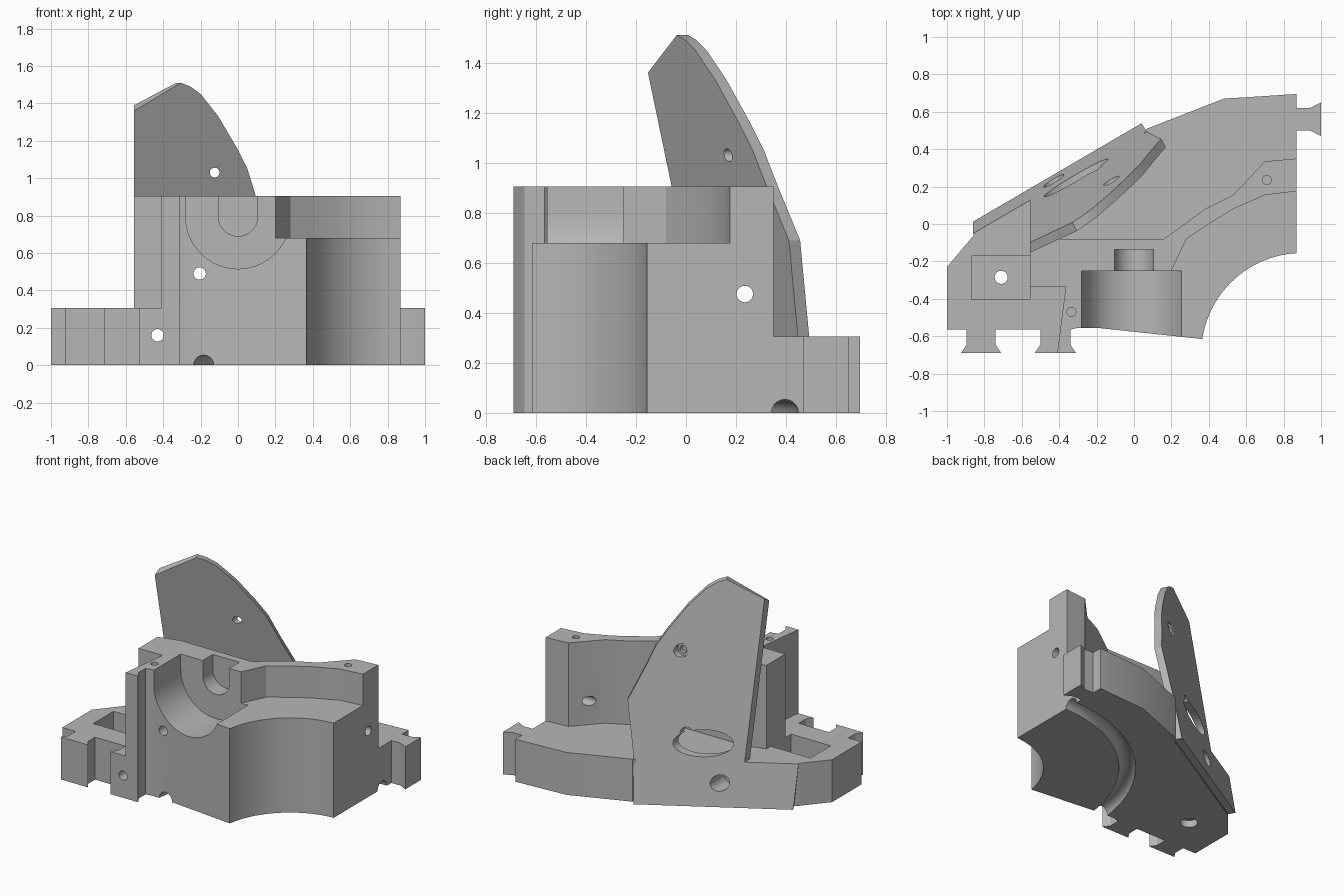
import bpy, bmesh
from math import sin, cos, pi, radians
from mathutils import Matrix

cube = bpy.data.objects.get("Cube")
if cube:
    bpy.data.objects.remove(cube, do_unlink=True)

grey = bpy.data.materials.new("plain grey")
grey.use_nodes = True
grey.diffuse_color = (0.47, 0.47, 0.47, 1)
for node in grey.node_tree.nodes:
    if node.type == 'BSDF_PRINCIPLED':
        node.inputs["Base Color"].default_value = grey.diffuse_color

STEP, TOP, SHELF = 0.305, 0.905, 0.68
ARC_X, ARC_Y, ARC_R = 0.9, -0.696, 0.541


def make(name, bm):
    bmesh.ops.recalc_face_normals(bm, faces=bm.faces)
    mesh = bpy.data.meshes.new(name)
    bm.to_mesh(mesh)
    bm.free()
    mesh.materials.append(grey)
    obj = bpy.data.objects.new(name, mesh)
    bpy.context.collection.objects.link(obj)
    return obj


def loft(name, first, second):
    """Close two matching outlines into a solid."""
    bm = bmesh.new()
    a = [bm.verts.new(p) for p in first]
    b = [bm.verts.new(p) for p in second]
    bm.faces.new(a)
    bm.faces.new(b)
    for i in range(len(a)):
        j = (i + 1) % len(a)
        bm.faces.new((a[i], a[j], b[j], b[i]))
    return make(name, bm)


def prism(name, outline, z0, z1):
    return loft(name, [(x, y, z0) for x, y in outline], [(x, y, z1) for x, y in outline])


def drill(axis, centre, radius, length, stretch=1.0):
    """Round cutter; stretch widens it along x."""
    bm = bmesh.new()
    turn = {'x': Matrix.Rotation(pi / 2, 4, 'Y'), 'y': Matrix.Rotation(pi / 2, 4, 'X'),
            'z': Matrix()}[axis]
    bmesh.ops.create_cone(bm, cap_ends=True, segments=32, radius1=radius, radius2=radius,
                          depth=length, matrix=turn)
    bmesh.ops.scale(bm, vec=(stretch, 1, 1), verts=bm.verts)
    bmesh.ops.translate(bm, vec=centre, verts=bm.verts)
    return make("cutter", bm)


def u_slot(radius, y0, y1):
    """Round-bottomed slot open at the top."""
    mid = 0.795
    pts = [(radius * cos(pi + pi * i / 20), mid + radius * sin(pi + pi * i / 20)) for i in range(21)]
    pts += [(radius, 1.1), (-radius, 1.1)]
    return loft("cutter", [(x, y0, z) for x, z in pts], [(x, y1, z) for x, z in pts])


def carve(obj, cutters):
    bpy.context.view_layer.objects.active = obj
    for c in cutters:
        mod = obj.modifiers.new("cut", 'BOOLEAN')
        mod.operation, mod.solver, mod.object = 'DIFFERENCE', 'EXACT', c
        bpy.ops.object.modifier_apply(modifier=mod.name)
        bpy.data.objects.remove(c, do_unlink=True)


def through_holes():
    return [drill('y', (-0.205, 0, 0.49), 0.033, 3), drill('y', (-0.43, 0, 0.16), 0.033, 3),
            drill('x', (0, 0.235, 0.475), 0.033, 3)]


# Outline pieces shared by the base and the upper block
arc = [(ARC_X + ARC_R * cos(radians(a)), ARC_Y + ARC_R * sin(radians(a)))
       for a in [171.4 - 78.2 * i / 24 for i in range(25)]]
front_edge = [(-0.31, -0.69), (-0.34, -0.645), (-0.34, -0.565), (-0.3, -0.555), (-0.2, -0.555)] + arc


def dovetail(x):
    return [(x - 0.078, -0.565), (x - 0.078, -0.645), (x - 0.108, -0.69)]


# Base plate with dovetail tabs
base_outline = [(-0.845, -0.045), (-0.865, -0.07), (-1, -0.23), (-1, -0.565)]
base_outline += dovetail(-0.817) + [(-0.71, -0.69), (-0.74, -0.645), (-0.74, -0.565)]
base_outline += dovetail(-0.422) + front_edge
base_outline += [(0.87, 0.5), (0.94, 0.5), (1, 0.47), (1, 0.65), (0.94, 0.62), (0.87, 0.62),
                 (0.87, 0.695), (0.48, 0.67), (0.07, 0.51), (0.05, 0.475)]
base = prism("base_plate", base_outline, 0, STEP)

# Curved groove under the base
bm = bmesh.new()
rings = []
for i in range(49):
    a = radians(60 + 150 * i / 48)
    ring = []
    for k in range(20):
        r = 1.092 + 0.054 * cos(2 * pi * k / 20)
        ring.append(bm.verts.new((ARC_X + r * cos(a), ARC_Y + r * sin(a), 0.054 * sin(2 * pi * k / 20))))
    rings.append(ring)
for p, q in zip(rings, rings[1:]):
    for k in range(20):
        bm.faces.new((p[k], p[k - 1], q[k - 1], q[k]))
bm.faces.new(rings[0])
bm.faces.new(rings[-1])
groove = make("cutter", bm)

pocket = prism("cutter", [(-0.87, -0.4), (-0.555, -0.4), (-0.555, -0.17), (-0.87, -0.17)], 0.14, 0.5)
carve(base, [groove, pocket, drill('z', (-0.71, -0.285, 0), 0.035, 1),
             drill('z', (-0.71, -0.285, 0), 0.058, 0.1),
             drill('y', (-0.43, 0.2, 0.16), 0.055, 0.2)] + through_holes())

# Upper block
upper_outline = [(-0.555, -0.335), (-0.365, -0.335), (-0.41, -0.69)] + front_edge
upper_outline += [(0.87, 0.35), (0.70, 0.335), (0.53, 0.155), (0.38, 0.08), (0.16, -0.08),
                  (-0.4, -0.08), (-0.555, -0.12)]
upper = prism("upper_block", upper_outline, STEP, TOP)
shelf = prism("cutter", [(0.2, -0.25), (0.28, -0.08), (0.4, 0), (0.53, 0.08), (0.7, 0.155),
                         (0.87, 0.175), (1.1, 0.18), (1.1, -0.9), (0.2, -0.9)], SHELF, 1.1)
carve(upper, [u_slot(0.28, -0.9, -0.25), u_slot(0.105, -0.3, -0.135), shelf,
              drill('z', (0.71, 0.235, TOP), 0.024, 0.3),
              drill('z', (-0.335, -0.47, TOP), 0.024, 0.3)] + through_holes())


# Leaning fin
def lean(x, z):
    return 0.515 - 0.208 * z + 0.584 * x


fin_outline = [(-0.33, 1.51), (-0.28, 1.49), (-0.225, 1.45), (-0.13, 1.33), (-0.03, 1.16),
               (0.025, 1.05), (0.07, 0.905), (0.145, 0.69), (0.07, STEP), (0.04, 0),
               (-0.86, 0), (-0.86, STEP), (-0.555, STEP), (-0.555, 1.39)]
back = [(x, lean(x, z), z) for x, z in fin_outline]
front = []
for x, z in fin_outline:
    if x == -0.555:
        z = min(z, 1.36)
        front.append((x, lean(x, z) - 0.06, z))
    else:
        front.append((x + 0.025, lean(x, z) - 0.045, z))
fin = loft("fin", back, front)
tip_y = lean(-0.125, 1.03)
carve(fin, [drill('y', (-0.31, 0.25, 0.42), 0.09, 0.6, 1.9),
            drill('y', (-0.43, 0.2, 0.16), 0.055, 0.3),
            drill('y', (-0.125, tip_y, 1.03), 0.026, 0.5),
            drill('y', (-0.125, tip_y + 0.08, 1.03), 0.045, 0.2)] + through_holes())

# Smooth curved walls, keep edges crisp
for obj in (base, upper, fin):
    bpy.ops.object.select_all(action='DESELECT')
    obj.select_set(True)
    bpy.context.view_layer.objects.active = obj
    bpy.ops.object.shade_smooth_by_angle(angle=radians(25))
